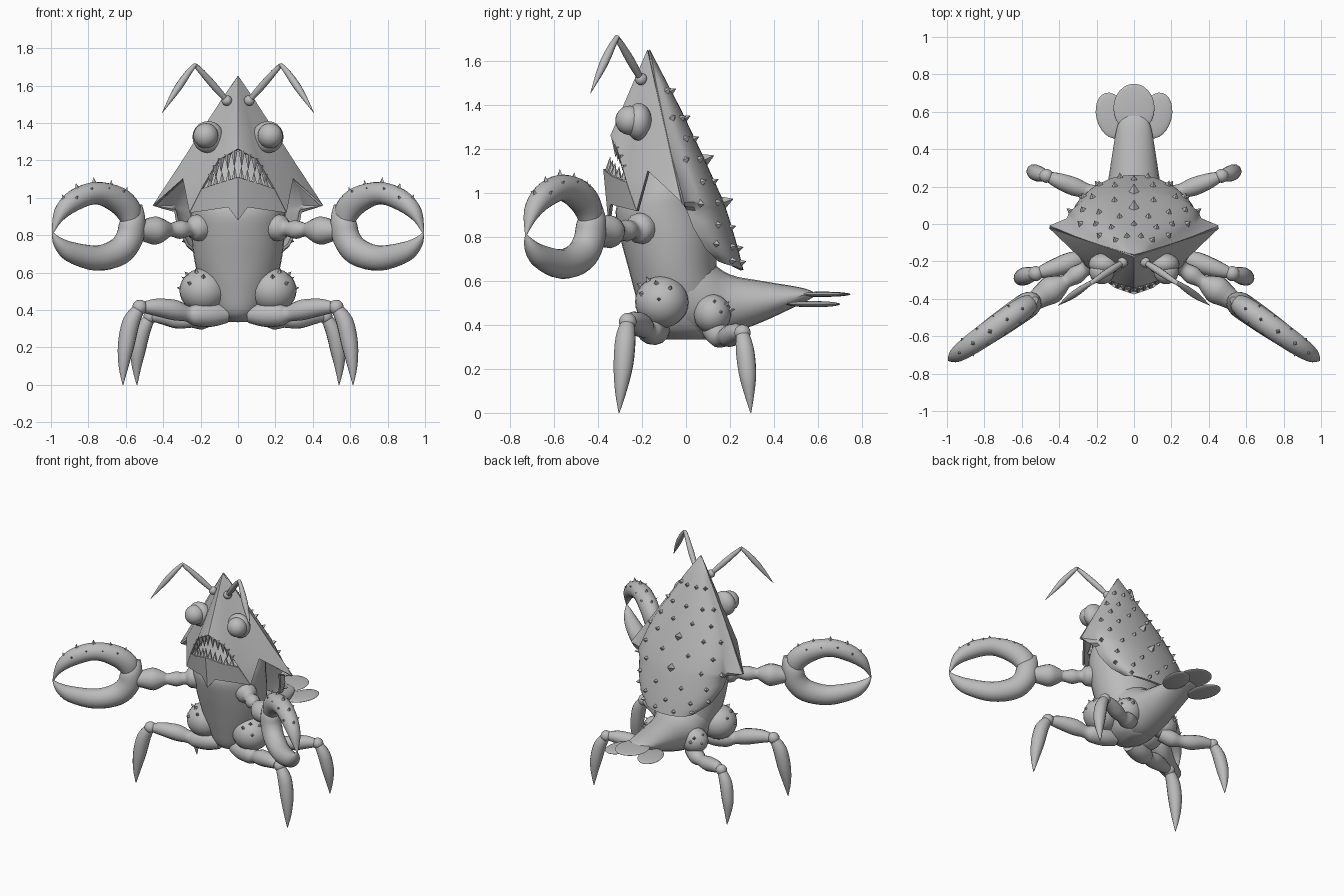
import bpy, bmesh, math
from mathutils import Vector as V, Matrix

if "Cube" in bpy.data.objects:
    bpy.data.objects.remove(bpy.data.objects["Cube"])

grey = bpy.data.materials.new("shell grey")
grey.diffuse_color = (0.5, 0.5, 0.5, 1)
grey.use_nodes = True
grey.node_tree.nodes["Principled BSDF"].inputs["Base Color"].default_value = grey.diffuse_color


def finish(name, bm, mirror=False, thick=0, angle=0.65):
    """Weld, shade smooth below the angle, and make the object."""
    bmesh.ops.remove_doubles(bm, verts=bm.verts, dist=0.0004)
    bmesh.ops.recalc_face_normals(bm, faces=bm.faces)
    for f in bm.faces:
        f.smooth = True
    for e in bm.edges:
        e.smooth = len(e.link_faces) == 2 and e.calc_face_angle(0) < angle
    me = bpy.data.meshes.new(name)
    bm.to_mesh(me)
    bm.free()
    me.materials.append(grey)
    ob = bpy.data.objects.new(name, me)
    bpy.context.collection.objects.link(ob)
    if mirror:
        m = ob.modifiers.new("mirror", 'MIRROR')
        m.use_clip = True
        m.merge_threshold = 0.0005
    if thick:
        s = ob.modifiers.new("thickness", 'SOLIDIFY')
        s.thickness = thick
        s.offset = 0
    return ob


def catmull(p, k):
    out = []
    for i in range(len(p) - 1):
        a, b, c, d = p[max(i - 1, 0)], p[i], p[i + 1], p[min(i + 2, len(p) - 1)]
        for j in range(k):
            t = j / k
            out.append(0.5 * (2 * b + (c - a) * t + (2 * a - 5 * b + 4 * c - d) * t * t
                              + (3 * b - a - 3 * c + d) * t ** 3))
    return out + [p[-1]]


def loft(name, rings, mirror=False, k=4, n=20):
    """Skin over elliptical rings, each (centre, axis, axis)."""
    cols = [catmull([V(r[i]) for r in rings], k) for i in range(3)]
    bm = bmesh.new()
    loops = []
    for c, a, b in zip(*cols):
        loops.append([bm.verts.new(c + a * math.cos(2 * math.pi * j / n) + b * math.sin(2 * math.pi * j / n))
                      for j in range(n)])
    for p, q in zip(loops, loops[1:]):
        for j in range(n):
            bm.faces.new((p[j], p[(j + 1) % n], q[(j + 1) % n], q[j]))
    bm.faces.new(loops[0])
    bm.faces.new(loops[-1])
    return finish(name, bm, mirror)


def tube(name, pts, k=3, n=14):
    """Mirrored round limb through (x, y, z, radius) points."""
    rings = []
    for i, p in enumerate(pts):
        d = (V(pts[min(i + 1, len(pts) - 1)][:3]) - V(pts[max(i - 1, 0)][:3])).normalized()
        ref = V((0.5, 0.85, 0.1))
        a = d.cross(ref).normalized()
        rings.append((p[:3], a * p[3], d.cross(a) * p[3]))
    return loft(name, rings, True, k, n)


def ball(name, c, r, mirror=True, turn=0):
    bm = bmesh.new()
    m = Matrix.Translation(c) @ Matrix.Rotation(turn, 4, 'Z') @ Matrix.Diagonal((*r, 1))
    bmesh.ops.create_uvsphere(bm, u_segments=24, v_segments=14, radius=1, matrix=m)
    return finish(name, bm, mirror)


def spikes(name, items, sides=4, mirror=True):
    """Pyramids given as (base, direction, radius, height)."""
    bm = bmesh.new()
    for p, d, r, h in items:
        d = V(d).normalized()
        m = Matrix.Translation(V(p) + d * h * 0.45) @ d.to_track_quat('Z', 'Y').to_matrix().to_4x4()
        bmesh.ops.create_cone(bm, cap_ends=True, segments=sides, radius1=r, radius2=0, depth=h, matrix=m)
    return finish(name, bm, mirror)


# torso: (z, front y, back y, half width)
TORSO = [(.335, -.1, .1, .05), (.38, -.18, .15, .13), (.5, -.22, .16, .19), (.65, -.26, .14, .23),
         (.8, -.3, .14, .25), (.92, -.32, .12, .255), (1.02, -.28, .1, .25), (1.15, -.22, .04, .2),
         (1.28, -.2, -.04, .1)]
loft("torso", [((0, (f + b) / 2, z), (w, 0, 0), (0, (b - f) / 2, 0)) for z, f, b, w in TORSO], n=32)

# tail: (y, top z, bottom z, half width)
TAIL = [(0, .78, .34, .2), (.1, .70, .335, .18), (.2, .63, .36, .145), (.35, .6, .415, .12),
        (.5, .575, .485, .095), (.56, .56, .515, .07), (.59, .545, .535, .02)]
loft("tail", [((0, y, (t + b) / 2), (w, 0, 0), (0, 0, (t - b) / 2)) for y, t, b, w in TAIL])
ball("tail_fan_middle", (0, .62, .54), (.11, .13, .012), False)
ball("tail_fan_side", (.12, .58, .495), (.082, .125, .014), True, -.25)

# back shell: (tip half width, half width, rim y, rim z, back y, back z)
ROWS = [(0, 0, -.17, 1.65, -.17, 1.65), (.175, .165, -.115, 1.38, -.03, 1.38),
        (.31, .29, -.07, 1.17, .07, 1.17), (.45, .36, -.015, .957, .16, .97),
        (.335, .335, 0, .93, .185, .9), (.32, .32, .03, .85, .215, .8),
        (.27, .27, .09, .75, .24, .71), (.2, .2, .15, .695, .255, .65)]


def shell(v, a):
    i = min(int(v), len(ROWS) - 2)
    ex, w, ey, ez, by, bz = [p + (q - p) * (v - i) for p, q in zip(ROWS[i], ROWS[i + 1])]
    s = max(math.sin(a), 0) ** .8
    return V(((ex if s < .01 else w) * math.cos(a), ey + (by - ey) * s, ez + (bz - ez) * s))


bm = bmesh.new()
N = 20
grid = [[bm.verts.new(shell(r / 2, math.pi * j / N)) for j in range(N + 1)] for r in range(2 * len(ROWS) - 1)]
for p, q in zip(grid, grid[1:]):
    for j in range(N):
        bm.faces.new((p[j], p[j + 1], q[j + 1], q[j]))
finish("back_shell", bm, thick=.014)

# shell spikes in staggered rows
items = []
for i, v in enumerate((.7, 1.2, 1.65, 2.1, 2.6, 3.2, 4.6, 5.6, 6.5)):
    for deg in ((90, 52, 20) if i % 2 else (72, 36)):
        a = math.radians(deg)
        p = shell(v, a)
        nrm = (shell(v + .05, a) - p).cross(shell(v, a + .05) - p)
        if nrm.dot(p - V((0, -.2, p.z))) < 0:
            nrm = -nrm
        big = 1.6 if deg == 90 and i in (3, 5) else 1
        items.append((p, nrm, .021 * big, .036 * big))
spikes("shell_spikes", items)

# faceted face and jaw, right half mirrored
apex, lip, lip2, corner = (0, -.17, 1.65), (0, -.338, 1.26), (.1, -.31, 1.2), (.19, -.265, 1.05)
cheek, notch, tip = (.255, -.22, .92), (.29, -.17, 1.1), (.45, -.018, .957)
jaw, jaw2, chin2, chin = (0, -.37, 1.11), (.1, -.335, 1.08), (.05, -.338, .95), (0, -.348, .88)


def panel(name, faces):
    bm = bmesh.new()
    for f in faces:
        bm.faces.new([bm.verts.new(p) for p in f])
    finish(name, bm, True, .014, .5)


panel("face", [(apex, lip, lip2), (apex, lip2, corner), (apex, corner, notch),
               (corner, cheek, notch), (apex, notch, tip)])
panel("jaw", [(jaw, jaw2, chin2, chin), (jaw2, corner, cheek, chin2)])


def along(pts, t):
    i = min(int(t), len(pts) - 2)
    return V(pts[i]).lerp(V(pts[i + 1]), t - i) + V((0, .012, 0))


# teeth along both lips
spikes("upper_teeth", [(along((lip, lip2, corner), t), (0, 0, -1), .02, .095 - .02 * t)
                       for t in (.2, .55, .9, 1.2, 1.5)], 6)
spikes("lower_teeth", [(along((jaw, jaw2, corner), t), (0, .1, 1), .017, .07 - .015 * t)
                       for t in (.18, .5, .85, 1.2, 1.55)], 6)

# eyes and antennae
ball("eye_socket", (.16, -.215, 1.325), (.083, .06, .085))
ball("eye", (.172, -.255, 1.332), (.067, .067, .067))
ball("antenna_base", (.06, -.205, 1.52), (.028, .028, .028))
tube("antenna", [(.06, -.205, 1.52, .014), (.13, -.25, 1.6, .02), (.215, -.307, 1.695, .014),
                 (.24, -.32, 1.7, .013), (.32, -.375, 1.59, .02), (.405, -.435, 1.455, .001)], n=10)

# arms
tube("arm", [(.15, -.165, .84, .05), (.19, -.19, .84, .07), (.235, -.22, .84, .067), (.262, -.24, .835, .04),
             (.31, -.272, .83, .05), (.36, -.305, .83, .036), (.385, -.32, .83, .05), (.44, -.35, .825, .076),
             (.5, -.39, .825, .06), (.56, -.43, .825, .045)])


# claws: outer x, z, inner x, z, half thickness, in a slanted upright plane
def claw_point(x, z):
    return V((x, -.42 - .70 * (x - .55), z))


def claw(name, pairs):
    side = V((.573, .819, 0))
    rings = []
    for ox, oz, ix, iz, t in pairs:
        o, i = claw_point(ox, oz), claw_point(ix, iz)
        rings.append(((o + i) / 2, (o - i) / 2, side * t))
    loft(name, rings, True, 4, 18)


claw("upper_claw", [(.52, .9, .61, .82, .045), (.54, .98, .62, .87, .058), (.62, 1.055, .67, .925, .064),
                    (.76, 1.085, .76, .965, .062), (.89, 1.04, .865, .93, .055),
                    (.97, .945, .945, .875, .038), (.995, .81, .988, .81, .004)])
claw("lower_claw", [(.515, .965, .565, .955, .02), (.505, .88, .62, .88, .062), (.525, .75, .635, .82, .07),
                    (.61, .645, .67, .775, .07), (.76, .61, .76, .745, .064),
                    (.91, .66, .89, .765, .05), (.975, .735, .955, .79, .03), (.995, .81, .988, .815, .004)])
items = []
for x, z in ((.6, 1.03), (.68, 1.065), (.77, 1.08), (.86, 1.05), (.93, .99)):
    items.append((claw_point(x, z), (.6 * (x - .75), -.4 * (x - .75), .3), .015, .032))
for x, z in ((.64, 1.03), (.72, 1.045), (.81, 1.045), (.89, 1.0)):
    for s in (-1, 1):
        items.append((claw_point(x, z) + V((.573, .819, 0)) * .046 * s, (.5 * s, .7 * s, .6), .01, .02))
spikes("claw_spikes", items)

# front legs
ball("front_hip", (.185, -.11, .505), (.128, .122, .118))
tube("front_thigh", [(.06, -.12, .38, .05), (.14, -.14, .375, .065), (.23, -.165, .375, .06),
                     (.27, -.18, .38, .042), (.34, -.205, .4, .055), (.44, -.24, .415, .046),
                     (.5, -.258, .415, .032)])
ball("front_knee", (.525, -.265, .415), (.04, .04, .04))
tube("front_shin", [(.525, -.265, .415, .03), (.57, -.275, .34, .046), (.597, -.285, .22, .045),
                    (.612, -.297, .1, .027), (.615, -.305, 0, .002)])
# back legs
ball("back_hip", (.15, .12, .45), (.1, .085, .09))
tube("back_thigh", [(.13, .12, .38, .05), (.2, .155, .35, .055), (.25, .175, .345, .04), (.32, .2, .35, .05),
                    (.4, .23, .365, .043), (.45, .25, .365, .03)])
ball("back_knee", (.468, .257, .365), (.037, .037, .037))
tube("back_shin", [(.468, .257, .365, .028), (.51, .268, .29, .042), (.535, .28, .18, .04),
                   (.542, .288, .09, .024), (.54, .295, 0, .002)])
# small spikes on the hips
hips = []
for c, r, dirs in (((.185, -.11, .505), .12, ((.3, -.5, .8), (.7, -.2, .7), (.8, .3, .5), (0, -.8, .6),
                                              (.6, -.75, .3), (.2, .2, 1), (.95, -.1, .1))),
                   ((.15, .12, .45), .088, ((.8, .1, .6), (.5, .7, .5), (.9, .4, .1), (.3, .9, .2)))):
    for d in dirs:
        hips.append((V(c) + V(d).normalized() * r, d, .013, .026))
spikes("hip_spikes", hips)
